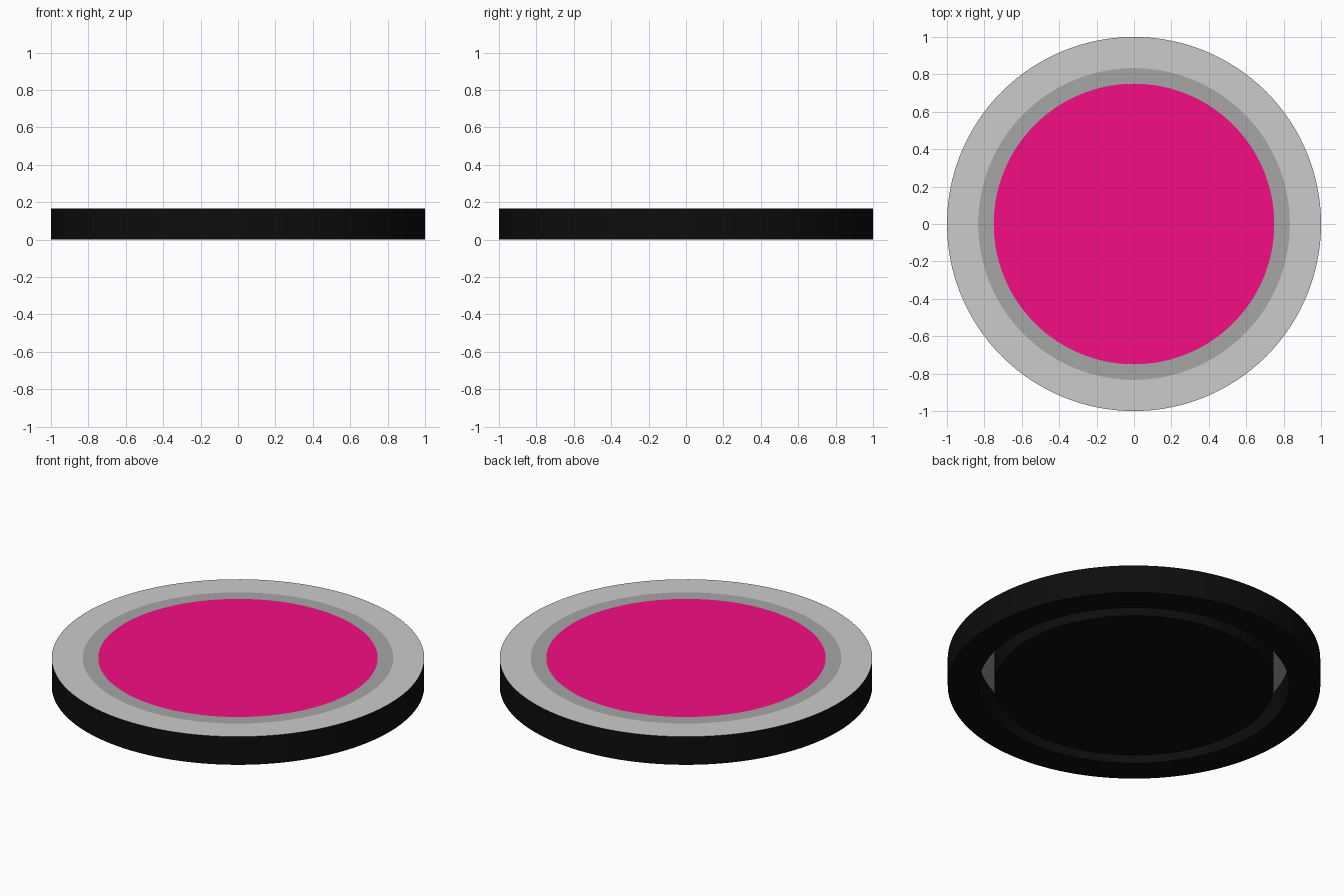
import bpy, bmesh, math

if "Cube" in bpy.data.objects:
    bpy.data.objects.remove(bpy.data.objects["Cube"])

SEGMENTS = 128
HEIGHT = 1 / 6
R_OUT, R_MID, R_IN = 1.0, 5 / 6, 0.75


def material(name, rgb):
    mat = bpy.data.materials.new(name)
    mat.diffuse_color = (*rgb, 1)
    mat.use_nodes = True
    mat.node_tree.nodes["Principled BSDF"].inputs["Base Color"].default_value = mat.diffuse_color
    return mat


black = material("black", (0.004, 0.004, 0.004))
light_grey = material("light_grey", (0.55, 0.55, 0.55))
mid_grey = material("mid_grey", (0.38, 0.38, 0.38))
pink = material("pink", (0.9, 0.004, 0.23))


def circle(bm, r, z):
    step = 2 * math.pi / SEGMENTS
    return [bm.verts.new((r * math.cos(i * step), r * math.sin(i * step), z))
            for i in range(SEGMENTS)]


def bridge(bm, a, b, slot):
    for i in range(SEGMENTS):
        j = (i + 1) % SEGMENTS
        bm.faces.new((a[i], a[j], b[j], b[i])).material_index = slot


def finish(bm, name, mats):
    mesh = bpy.data.meshes.new(name)
    bm.to_mesh(mesh)
    bm.free()
    for mat in mats:
        mesh.materials.append(mat)
    obj = bpy.data.objects.new(name, mesh)
    bpy.context.collection.objects.link(obj)
    bpy.ops.object.select_all(action="DESELECT")
    obj.select_set(True)
    bpy.context.view_layer.objects.active = obj
    bpy.ops.object.shade_smooth_by_angle(angle=math.radians(30))


# Outer rim: black ring with a grey top
bm = bmesh.new()
loops = [circle(bm, r, z) for r, z in
         ((R_MID, 0), (R_OUT, 0), (R_OUT, HEIGHT), (R_MID, HEIGHT))]
for k in range(4):
    bridge(bm, loops[k - 1], loops[k], 1 if k == 3 else 0)
bmesh.ops.recalc_face_normals(bm, faces=bm.faces)
finish(bm, "outer_rim", (black, light_grey))

# Thin grey band closing the top of the gap
bm = bmesh.new()
bridge(bm, circle(bm, R_OUT * R_MID, HEIGHT)[:], circle(bm, R_IN, HEIGHT), 0)
finish(bm, "gap_band", (mid_grey,))

# Centre disc: black puck with a pink top
bm = bmesh.new()
low, high = circle(bm, R_IN, 0), circle(bm, R_IN, HEIGHT)
bridge(bm, low, high, 0)
bm.faces.new(low[::-1])
bm.faces.new(high).material_index = 1
finish(bm, "centre_disc", (black, pink))
